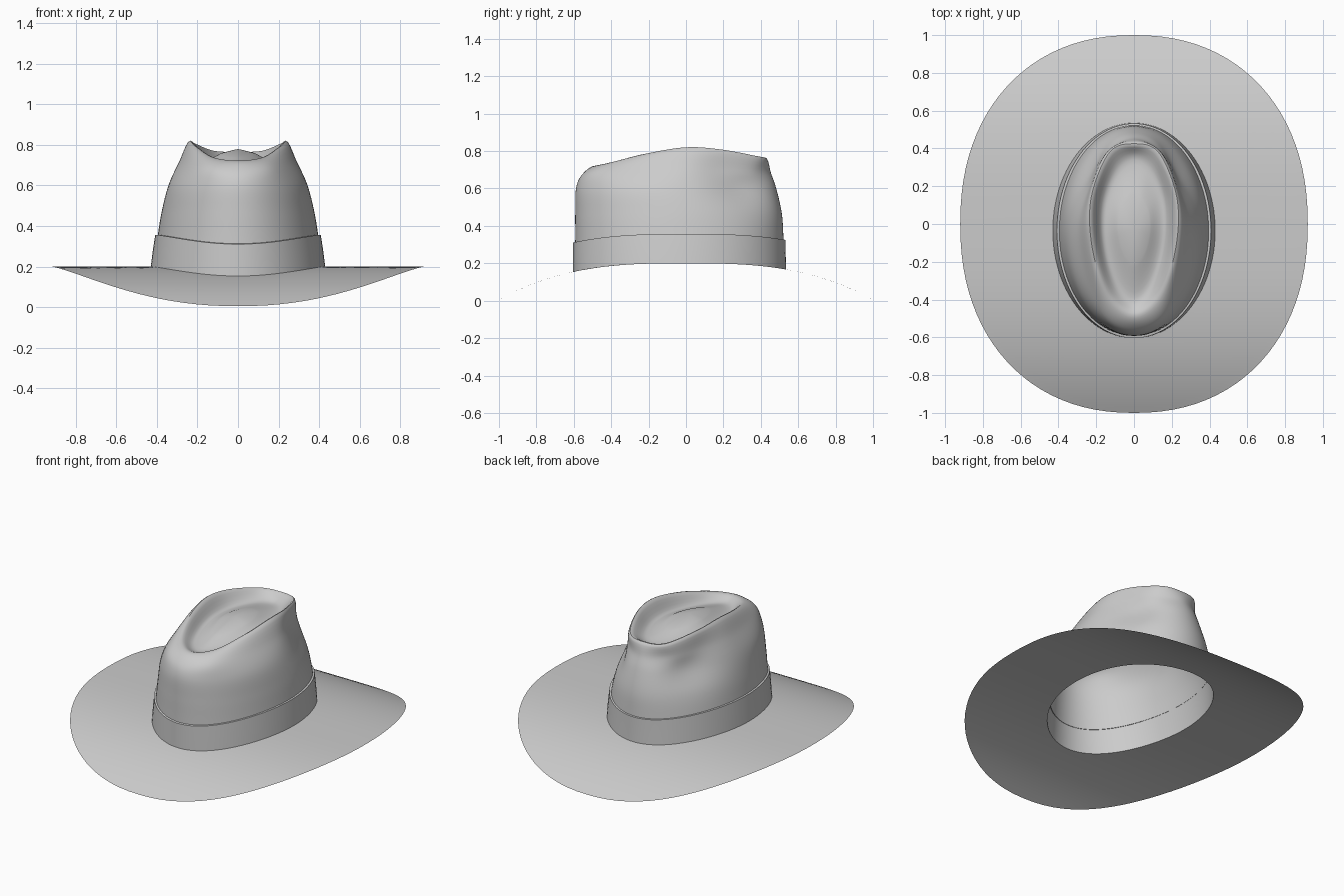
import bpy, bmesh, math
from mathutils import Vector

if "Cube" in bpy.data.objects:
    bpy.data.objects.remove(bpy.data.objects["Cube"])

SEG = 96          # points around every ring

felt = bpy.data.materials.new("grey felt")
felt.diffuse_color = (0.6, 0.6, 0.6, 1)
felt.use_nodes = True
felt.node_tree.nodes["Principled BSDF"].inputs["Base Color"].default_value = felt.diffuse_color


def spline(a, b, c, d, t):
    return 0.5 * (2 * b + (c - a) * t + (2 * a - 5 * b + 4 * c - d) * t * t
                  + (3 * b - a - 3 * c + d) * t ** 3)


def brim_z(y):
    return 0.2 - 0.195 * abs(y) ** 2.85


def oval(hx, front, back, z, power=2.0, pinch=0.0):
    """Ring starting at the front; z is a number or a function of y."""
    ring = []
    for i in range(SEG):
        a = 2 * math.pi * i / SEG
        s, c = math.sin(a), -math.cos(a)
        x = hx * math.copysign(abs(s) ** (2 / power), s)
        y = (front + back) / 2 + (back - front) / 2 * math.copysign(abs(c) ** (2 / power), c)
        off = math.degrees(math.acos(max(-1, min(1, -c)))) - 132
        k = 1 - pinch * math.exp(-(off / 24) ** 2)
        ring.append(Vector((x * k, y * (0.5 + k / 2), z(y) if callable(z) else z)))
    return ring


def keyed(keys):
    """Mirrored ring through seven points from front to back."""
    pts = [Vector(p) for p in keys]
    pts += [Vector((-p.x, p.y, p.z)) for p in pts[-2:0:-1]]
    n, per = len(pts), SEG // len(pts)
    return [spline(pts[i - 1], pts[i], pts[(i + 1) % n], pts[(i + 2) % n], j / per)
            for i in range(n) for j in range(per)]


def blend(rings, steps):
    """Smooth rings between the key rings."""
    out = []
    for k in range(len(rings) - 1):
        a, b, c, d = (rings[max(0, min(len(rings) - 1, k + o))] for o in (-1, 0, 1, 2))
        for j in range(steps):
            out.append([spline(*p, j / steps) for p in zip(a, b, c, d)])
    return out + [rings[-1]]


def sheet(name, rings, apex=None):
    bm = bmesh.new()
    loops = [[bm.verts.new(p) for p in r] for r in rings]
    for a, b in zip(loops, loops[1:]):
        for i in range(SEG):
            j = (i + 1) % SEG
            bm.faces.new((a[i], b[i], b[j], a[j]))
    if apex:
        tip = bm.verts.new(apex)
        for i in range(SEG):
            bm.faces.new((tip, loops[0][i], loops[0][(i + 1) % SEG]))
    me = bpy.data.meshes.new(name)
    bm.to_mesh(me)
    bm.free()
    me.materials.append(felt)
    ob = bpy.data.objects.new(name, me)
    bpy.context.collection.objects.link(ob)
    bpy.context.view_layer.objects.active = ob
    ob.select_set(True)
    bpy.ops.object.shade_smooth_by_angle(angle=math.radians(40))
    ob.select_set(False)


# Crown: centre mound, trough, raised rim, shoulder, walls
trough = keyed([(0, -.39, .695), (.08, -.325, .70), (.14, -.18, .715), (.165, -.01, .73),
                (.148, .15, .73), (.08, .29, .725), (0, .34, .72)])
rim = keyed([(0, -.485, .722), (.12, -.405, .738), (.2, -.22, .785), (.235, 0, .82),
             (.215, .19, .808), (.125, .385, .772), (0, .425, .765)])
shoulder = keyed([(0, -.555, .675), (.155, -.485, .69), (.255, -.28, .70), (.293, -.01, .71),
                  (.235, .2, .70), (.15, .375, .69), (0, .455, .68)])
mid = Vector((0, -.03, .78))
mound = [mid.lerp(p, .5) + Vector((0, 0, .004)) for p in trough]
crown = blend([mound, trough, rim, shoulder,
               oval(.345, -.588, .483, .6, pinch=.14),
               oval(.377, -.592, .512, .47, pinch=.04),
               oval(.398, -.592, .521, .34),
               oval(.42, -.594, .527, brim_z)], 6)
sheet("crown", crown, mid)

# Hat band: thin shell with a small lip on its upper edge
top_z = lambda y: brim_z(y) + .157
sheet("hat_band", [oval(.394, -.59, .519, top_z),
                   oval(.408, -.604, .532, top_z),
                   oval(.420, -.604, .533, lambda y: brim_z(y) + .08),
                   oval(.430, -.604, .535, brim_z)])

# Brim: sheet drooping to the front and back
inner = oval(.42, -.594, .527, brim_z)
outer = oval(.92, -1, 1, brim_z, power=2.2)
brim = []
for k in range(13):
    ring = [p.lerp(q, k / 12) for p, q in zip(inner, outer)]
    brim.append([Vector((p.x, p.y, brim_z(p.y))) for p in ring])
sheet("brim", brim)
